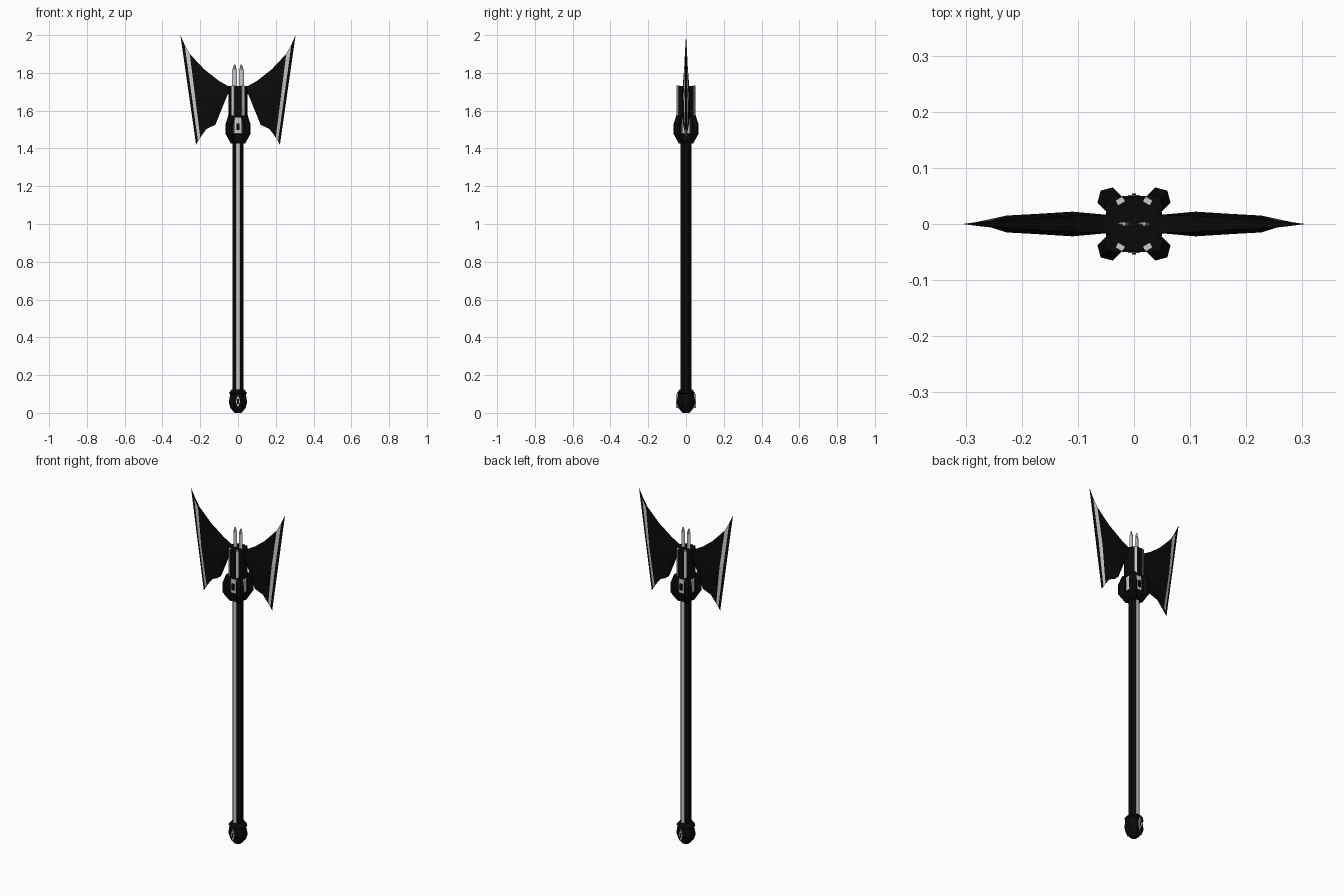
import bpy, bmesh, math
from mathutils import Vector

if "Cube" in bpy.data.objects:
    bpy.data.objects.remove(bpy.data.objects["Cube"])


def material(name, v):
    m = bpy.data.materials.new(name)
    m.diffuse_color = (v, v, v, 1)
    m.use_nodes = True
    m.node_tree.nodes["Principled BSDF"].inputs["Base Color"].default_value = m.diffuse_color
    return m


BLACK = material("black iron", 0.003)
STEEL = material("light steel", 0.6)


def loft(name, rings, rule=None, base=0):
    """Skin a list of equal point rings; rule(face) -> True flips to steel."""
    bm = bmesh.new()
    vs = [[bm.verts.new(p) for p in ring] for ring in rings]
    n = len(vs[0])
    for a, b in zip(vs, vs[1:]):
        for i in range(n):
            bm.faces.new((a[i], a[(i + 1) % n], b[(i + 1) % n], b[i]))
    bm.faces.new(vs[0])
    bm.faces.new(vs[-1])
    bmesh.ops.remove_doubles(bm, verts=bm.verts, dist=1e-4)
    bmesh.ops.recalc_face_normals(bm, faces=bm.faces)
    bm.normal_update()
    for f in bm.faces:
        f.material_index = 1 if rule and rule(f) else base
    me = bpy.data.meshes.new(name)
    bm.to_mesh(me)
    bm.free()
    me.materials.append(BLACK)
    me.materials.append(STEEL)
    ob = bpy.data.objects.new(name, me)
    bpy.context.collection.objects.link(ob)
    return ob


def ngon(n, r, z, cx=0, cy=0, rot=0):
    return [(cx + r * math.cos(rot + math.tau * i / n),
             cy + r * math.sin(rot + math.tau * i / n), z) for i in range(n)]


def lathe(name, profile, n, rule=None, base=0):
    return loft(name, [ngon(n, r, z, rot=math.pi / n) for r, z in profile], rule, base)


def box(name, c, s, angle=0, base=0):
    rings = [[(x * s[0] / 2, y * s[1] / 2, z * s[2] / 2)
              for x, y in ((-1, -1), (1, -1), (1, 1), (-1, 1))] for z in (-1, 1)]
    ob = loft(name, rings, base=base)
    ob.location = c
    ob.rotation_euler.z = angle
    return ob


# octagonal shaft with steel front and back facets
lathe("shaft", [(0.031, 0.09), (0.031, 1.45)], 8, lambda f: abs(f.normal.y) > 0.9)

# pommel with diamond inlays
lathe("pommel", [(0.02, 0), (0.043, 0.025), (0.053, 0.055), (0.045, 0.1),
                 (0.052, 0.105), (0.036, 0.125)], 8)
for s in (1, -1):
    loft("pommel_inlay", [[(0, s * y, 0.025), (0.011, s * y, 0.06),
                           (0, s * y, 0.1), (-0.011, s * y, 0.06)] for y in (0.042, 0.052)], base=1)
    box("pommel_stud", (0, s * 0.051, 0.06), (0.008, 0.006, 0.025))

# collar: black cup, steel core, four diagonal claws
lathe("collar_cup", [(0.036, 1.425), (0.054, 1.45), (0.054, 1.475), (0.04, 1.48)], 8)
lathe("collar_core", [(0.045, 1.47), (0.045, 1.575)], 8, base=1)
for k in range(4):
    a = math.pi / 4 + k * math.pi / 2
    loft("claw", [ngon(6, r, z, d * math.cos(a), d * math.sin(a), a)
                  for d, r, z in ((0.036, 0.012, 1.425), (0.062, 0.022, 1.475),
                                  (0.062, 0.022, 1.53), (0.048, 0.018, 1.575))])
for s in (1, -1):
    box("collar_stud", (0, s * 0.044, 1.515), (0.014, 0.012, 0.035))

# head socket with four steel strips
lathe("head_socket", [(0.052, 1.565), (0.052, 1.73)], 12)
for sx in (1, -1):
    for sy in (1, -1):
        a = math.atan2(sy * 0.042, sx * 0.025)
        box("socket_strip", (0.048 * math.cos(a), 0.048 * math.sin(a), 1.652),
            (0.01, 0.014, 0.16), a, 1)

# twin flat spikes on top
for s in (1, -1):
    loft("spike", [[(s * 0.018 + x * w, y * 0.004, z)
                    for x, y in ((-1, 0), (-0.3, -1), (0.3, -1), (1, 0), (0.3, 1), (-0.3, 1))]
                   for w, z in ((0.0125, 1.72), (0.0125, 1.815), (0.003, 1.845))], base=1)

# mirrored blades: stations of top x,z / bottom x,z / rim and middle half thickness
STATIONS = [(0.035, 1.728, 0.035, 1.70, 0.014, 0.015),
            (0.055, 1.732, 0.055, 1.685, 0.015, 0.017),
            (0.10, 1.757, 0.12, 1.525, 0.015, 0.022),
            (0.18, 1.82, 0.167, 1.503, 0.010, 0.018),
            (0.255, 1.90, 0.20, 1.458, 0.006, 0.015),
            (0.283, 1.95, 0.212, 1.438, 0.003, 0.007),
            (0.305, 2.0, 0.222, 1.42, 0, 0)]


def in_strip(f):
    c = f.calc_center_median()
    t = abs(c.x) - (0.222 + 0.083 * (c.z - 1.42) / 0.58)
    return -0.036 < t < -0.016 and abs(f.normal.y) > 0.5


for s in (1, -1):
    rings = []
    for xt, zt, xb, zb, e, m in STATIONS:
        side = [(xt, zt, e), ((xt + xb) / 2, (zt + zb) / 2, m), (xb, zb, e)]
        rings.append([(s * x, -y, z) for x, z, y in side] +
                     [(s * x, y, z) for x, z, y in reversed(side)])
    loft("blade", rings, in_strip)
